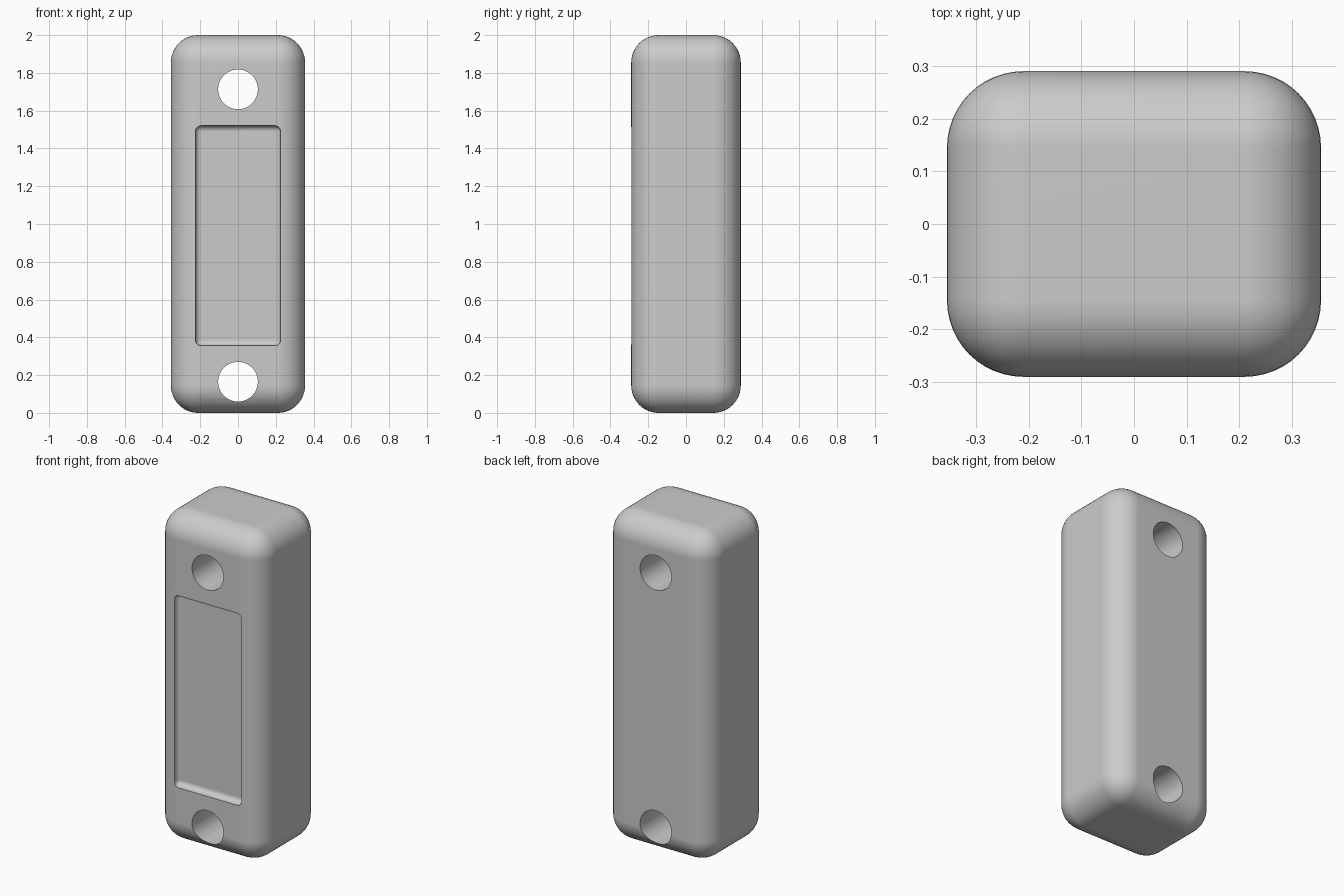
import bpy
import math

old = bpy.data.objects.get("Cube")
if old:
    bpy.data.objects.remove(old, do_unlink=True)

# Single plain grey finish
grey = bpy.data.materials.new("plain_grey")
grey.use_nodes = True
colour = (0.6, 0.6, 0.6, 1)
grey.diffuse_color = colour
grey.node_tree.nodes["Principled BSDF"].inputs["Base Color"].default_value = colour


def apply(obj, kind, **settings):
    mod = obj.modifiers.new(kind.lower(), kind)
    for key, value in settings.items():
        setattr(mod, key, value)
    bpy.context.view_layer.objects.active = obj
    bpy.ops.object.modifier_apply(modifier=mod.name)


def rounded_box(name, size, centre, radius, segments):
    bpy.ops.mesh.primitive_cube_add(size=1, location=centre)
    obj = bpy.context.object
    obj.name = name
    obj.scale = size
    bpy.ops.object.transform_apply(location=False, rotation=False, scale=True)
    obj.data.materials.append(grey)
    apply(obj, "BEVEL", width=radius, segments=segments, limit_method="NONE")
    return obj


def cut(target, cutter):
    cutter.hide_render = True
    apply(target, "BOOLEAN", operation="DIFFERENCE", solver="EXACT", object=cutter)
    bpy.data.objects.remove(cutter, do_unlink=True)


# Rounded body
WIDTH, DEPTH, HEIGHT = 0.71, 0.58, 2.0
body = rounded_box("rounded_body", (WIDTH, DEPTH, HEIGHT), (0, 0, HEIGHT / 2), 0.145, 12)

# Shallow front recess with a filleted floor
recess_depth = 0.04
recess = rounded_box("recess_cutter", (0.45, 0.3, 1.165),
                     (0, -DEPTH / 2 + recess_depth - 0.15, 0.938), 0.03, 6)
cut(body, recess)

# Two round holes running front to back
for z in (0.165, 1.713):
    bpy.ops.mesh.primitive_cylinder_add(vertices=64, radius=0.105, depth=1,
                                        location=(0, 0, z), rotation=(math.pi / 2, 0, 0))
    hole = bpy.context.object
    hole.name = "hole_cutter"
    hole.data.materials.append(grey)
    cut(body, hole)

# Smooth fillets, crisp cut rims
bpy.ops.object.select_all(action="DESELECT")
body.select_set(True)
bpy.context.view_layer.objects.active = body
bpy.ops.object.shade_smooth_by_angle(angle=math.radians(30))
apply(body, "WEIGHTED_NORMAL", keep_sharp=True)
